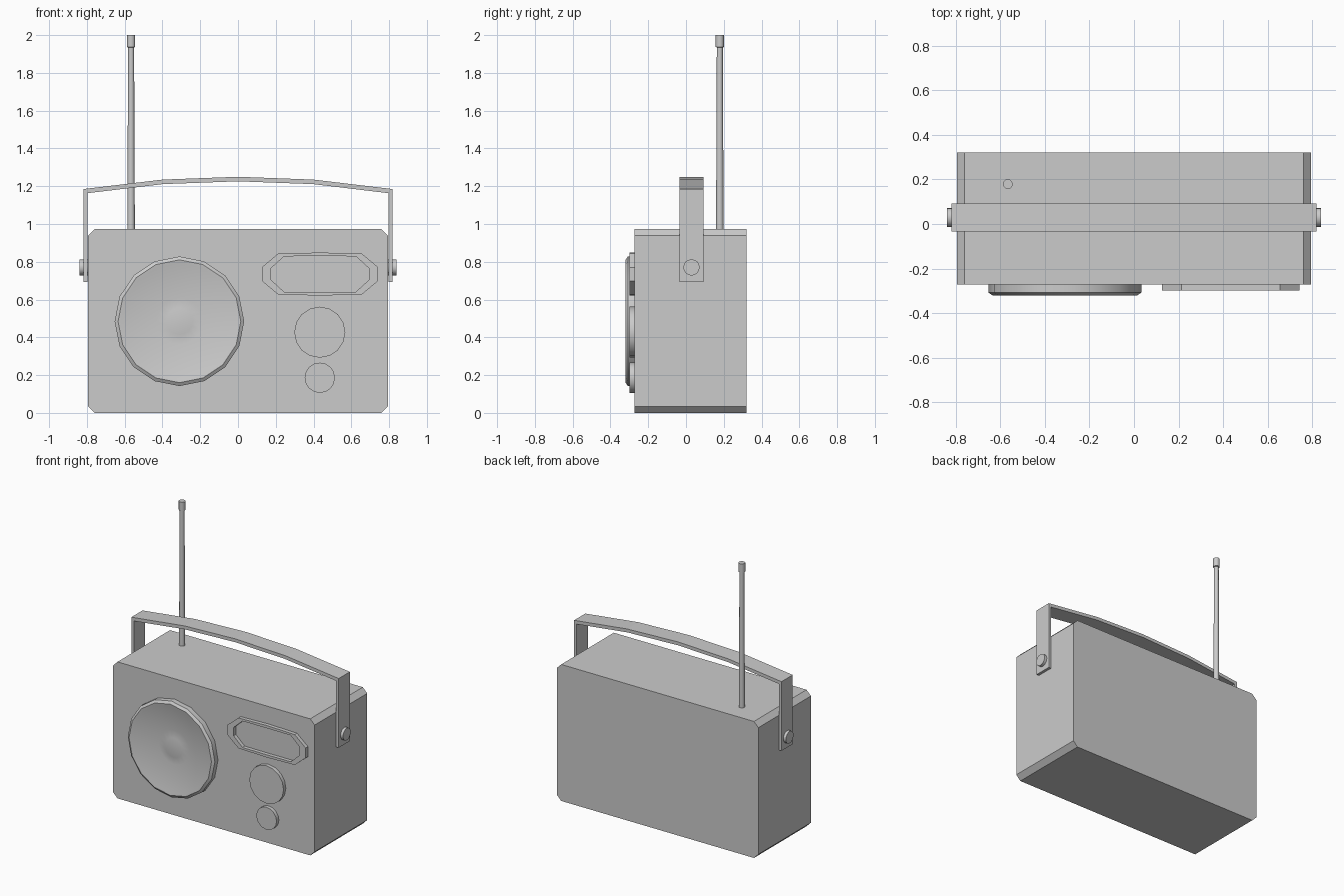
import bpy, bmesh, math
from mathutils import Matrix

if "Cube" in bpy.data.objects:
    bpy.data.objects.remove(bpy.data.objects["Cube"])


def make(name, bm, smooth=False):
    bmesh.ops.recalc_face_normals(bm, faces=bm.faces)
    mesh = bpy.data.meshes.new(name)
    bm.to_mesh(mesh)
    bm.free()
    obj = bpy.data.objects.new(name, mesh)
    bpy.context.collection.objects.link(obj)
    if smooth:
        bpy.ops.object.select_all(action='DESELECT')
        obj.select_set(True)
        bpy.context.view_layer.objects.active = obj
        bpy.ops.object.shade_smooth_by_angle(angle=math.radians(35))
    return obj


def prism(name, points, y0, y1):
    """Extrude an xz outline along y."""
    bm = bmesh.new()
    face = bm.faces.new([bm.verts.new((x, y0, z)) for x, z in points])
    ext = bmesh.ops.extrude_face_region(bm, geom=[face], use_keep_orig=True)
    for v in ext['geom']:
        if isinstance(v, bmesh.types.BMVert):
            v.co.y = y1
    return make(name, bm)


def frame(name, outer, inner, y0, y1):
    """Closed band between two xz outlines of equal length."""
    bm = bmesh.new()
    rings = [[bm.verts.new((x, y, z)) for x, z in pts]
             for pts, y in ((outer, y0), (outer, y1), (inner, y1), (inner, y0))]
    n = len(outer)
    for k in range(4):
        a, b = rings[k], rings[(k + 1) % 4]
        for i in range(n):
            j = (i + 1) % n
            bm.faces.new((a[i], a[j], b[j], b[i]))
    return make(name, bm, True)


def lathe(name, profile, matrix, sides=16):
    """Spin a (radius, height) profile around local z, capping both ends."""
    bm = bmesh.new()
    rings = [[bm.verts.new((r * math.cos(2 * math.pi * i / sides),
                            r * math.sin(2 * math.pi * i / sides), h))
              for i in range(sides)] for r, h in profile]
    for a, b in zip(rings, rings[1:]):
        for i in range(sides):
            j = (i + 1) % sides
            bm.faces.new((a[i], a[j], b[j], b[i]))
    bm.faces.new(rings[0])
    bm.faces.new(rings[-1])
    bmesh.ops.transform(bm, matrix=matrix, verts=bm.verts)
    return make(name, bm, True)


def facing_front(x, z):
    return Matrix.Translation((x, FRONT, z)) @ Matrix.Rotation(math.pi / 2, 4, 'X')


FRONT, BACK = -0.272, 0.32

# Case with chamfered long edges
w, h, c = 0.795, 0.973, 0.035
prism("case", [(-w + c, 0), (w - c, 0), (w, c), (w, h - c),
               (w - c, h), (-w + c, h), (-w, h - c), (-w, c)], FRONT, BACK)

# Speaker: rim, shallow cone and centre cap
lathe("speaker", [(0.343, 0), (0.343, 0.036), (0.325, 0.048), (0.308, 0.045),
                  (0.122, 0.002), (0.07, 0.009), (0.02, 0.012)],
      facing_front(-0.31, 0.485))

# Tuning display frame
cx, cz = 0.434, 0.735


def window(a, b, flat_x, flat_z, bulge):
    right = [(0, -b - bulge), (flat_x, -b), (a, -flat_z), (a, flat_z), (flat_x, b)]
    left = [(0, b + bulge), (-flat_x, b), (-a, flat_z), (-a, -flat_z), (-flat_x, -b)]
    return [(cx + x, cz + z) for x, z in right + left]


frame("display_frame", window(0.308, 0.108, 0.222, 0.036, 0.006),
      window(0.26, 0.094, 0.19, 0.03, 0.001), FRONT, -0.298)

# Control knobs
for name, z, r in (("tuning_knob", 0.427, 0.135), ("volume_knob", 0.186, 0.08)):
    lathe(name, [(r, 0), (r, 0.026)], facing_front(0.433, z))

# Carrying handle: bowed strap with two legs
outer = [(-0.818, 0.692), (-0.818, 1.185), (-0.4, 1.235), (0, 1.25),
         (0.4, 1.235), (0.818, 1.185), (0.818, 0.692)]
inner = [(0.798, 0.692), (0.798, 1.163), (0.4, 1.211), (0, 1.226),
         (-0.4, 1.211), (-0.798, 1.163), (-0.798, 0.692)]
prism("handle", outer + inner, -0.034, 0.092)

# Handle pivots
for side, name in ((-1, "left_pivot"), (1, "right_pivot")):
    lathe(name, [(0.043, 0), (0.043, 0.05)],
          Matrix.Translation((side * 0.788, 0.029, 0.77))
          @ Matrix.Rotation(side * math.pi / 2, 4, 'Y'))

# Antenna with thicker tip
lathe("antenna", [(0.02, 0.95), (0.016, 1.935), (0.022, 1.937), (0.022, 2.0)],
      Matrix.Translation((-0.566, 0.179, 0)), 12)
